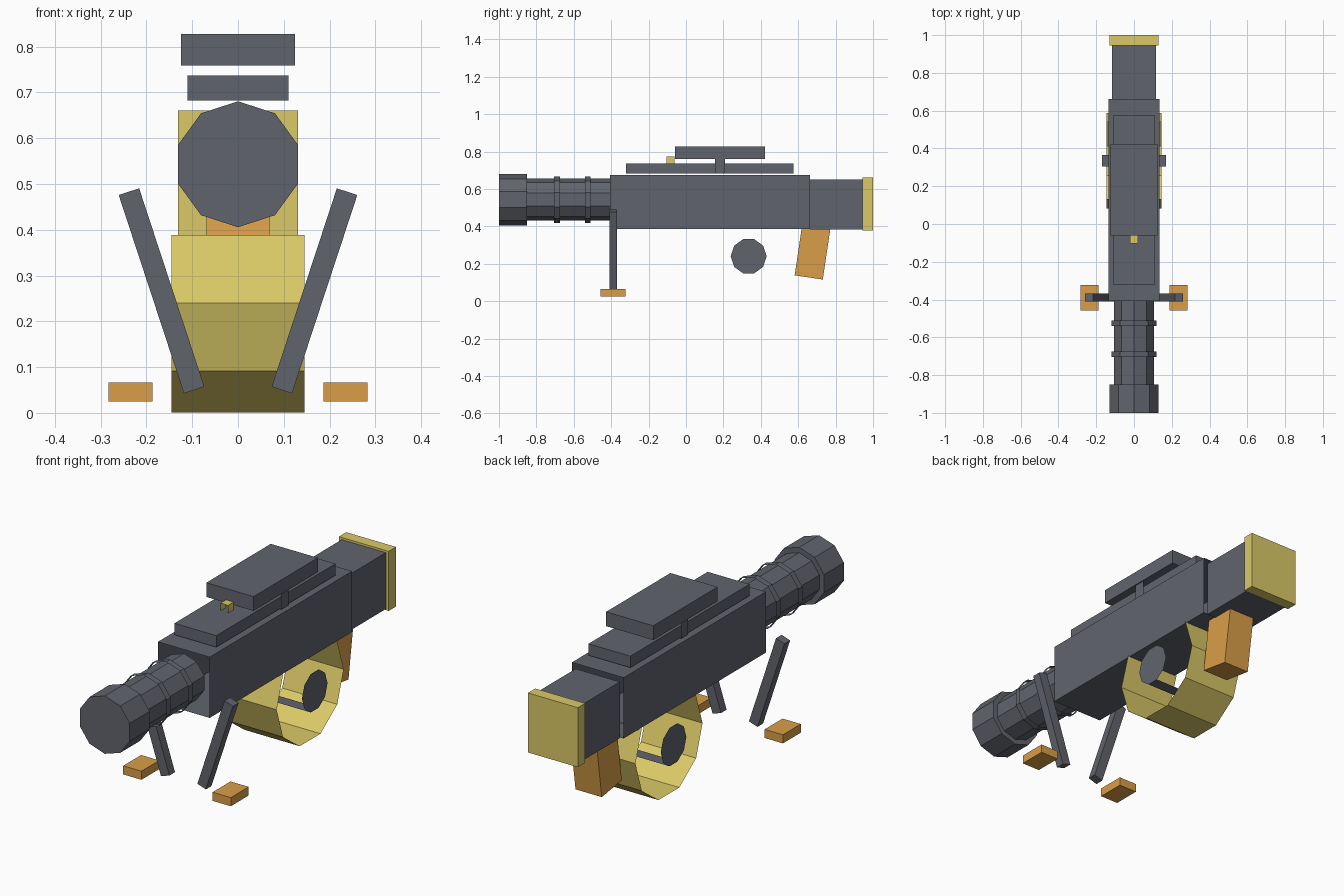
import bpy, bmesh, math
from mathutils import Vector, Matrix

if "Cube" in bpy.data.objects:
    bpy.data.objects.remove(bpy.data.objects["Cube"])


def material(name, rgb):
    m = bpy.data.materials.new(name)
    lin = [((c / 255 + 0.055) / 1.055) ** 2.4 for c in rgb]
    m.diffuse_color = (*lin, 1)
    m.use_nodes = True
    m.node_tree.nodes["Principled BSDF"].inputs["Base Color"].default_value = m.diffuse_color
    return m


GREY = material("gunmetal grey", (97, 100, 109))
YELLOW = material("brass yellow", (219, 201, 104))
ORANGE = material("grip orange", (218, 159, 72))


def finish(name, mat, bm, centre):
    """Turn all faces away from the part centre and make the object."""
    bm.normal_update()
    c = Vector(centre)
    for f in bm.faces:
        if f.normal.dot(f.calc_center_median() - c) < 0:
            f.normal_flip()
    me = bpy.data.meshes.new(name)
    bm.to_mesh(me)
    bm.free()
    me.materials.append(mat)
    ob = bpy.data.objects.new(name, me)
    bpy.context.collection.objects.link(ob)
    return ob


def box(name, mat, x, y, z, open_ends=False, tilt=0, axis='X'):
    """Box from (min, max) ranges; open_ends drops the front and back faces."""
    bm = bmesh.new()
    bmesh.ops.create_cube(bm, size=1)
    if open_ends:
        ends = [f for f in bm.faces if abs(f.normal.y) > 0.9]
        bmesh.ops.delete(bm, geom=ends, context='FACES')
    centre = Vector([(r[0] + r[1]) / 2 for r in (x, y, z)])
    size = [r[1] - r[0] for r in (x, y, z)]
    mtx = (Matrix.Translation(centre) @ Matrix.Rotation(math.radians(tilt), 4, axis)
           @ Matrix.Diagonal((*size, 1)))
    bmesh.ops.transform(bm, matrix=mtx, verts=bm.verts)
    return finish(name, mat, bm, centre)


def prism(name, mat, axis, centre, r, half, start, sides=range(10), caps=True):
    """Ten-sided prism along x or y; only the listed side faces are built."""
    bm = bmesh.new()
    c = Vector(centre)
    rings = []
    for s in (-half, half):
        ring = []
        for i in range(10):
            a = math.radians(start + 36 * i)
            u, v = r * math.cos(a), r * math.sin(a)
            ring.append(bm.verts.new(c + Vector((s, u, v) if axis == 'X' else (u, s, v))))
        rings.append(ring)
    for i in sides:
        j = (i + 1) % 10
        bm.faces.new((rings[0][i], rings[0][j], rings[1][j], rings[1][i]))
    if caps:
        for ring in rings:
            bm.faces.new(ring)
    loose = [v for v in bm.verts if not v.link_faces]
    bmesh.ops.delete(bm, geom=loose, context='VERTS')
    return finish(name, mat, bm, centre)


# Barrel, muzzle and open barrel bands
BZ = 0.543
prism("muzzle", GREY, 'Y', (0, -0.925, BZ), 0.1375, 0.075, 90)
prism("barrel", GREY, 'Y', (0, -0.63, BZ), 0.112, 0.225, 90, caps=False)
for n, y in enumerate((-0.69, -0.525)):
    prism(f"barrel_band_{n + 1}", GREY, 'Y', (0, y, BZ), 0.124, 0.015, 90, caps=False)

# Receiver and stock are open sleeves, closed off by the butt plate
box("receiver", GREY, (-0.136, 0.136), (-0.407, 0.663), (0.386, 0.675), open_ends=True)
box("stock", GREY, (-0.116, 0.116), (0.663, 0.95), (0.382, 0.65), open_ends=True)
box("butt_plate", YELLOW, (-0.131, 0.131), (0.945, 1.0), (0.377, 0.66))

# Top rail, sight block, its support and the front bead
box("top_rail", GREY, (-0.11, 0.11), (-0.32, 0.575), (0.682, 0.737))
box("sight_block", GREY, (-0.124, 0.124), (-0.06, 0.423), (0.759, 0.827))
box("sight_support", GREY, (-0.119, 0.119), (0.154, 0.209), (0.682, 0.76), open_ends=True)
box("sight_bead", YELLOW, (-0.02, 0.02), (-0.103, -0.062), (0.737, 0.774), open_ends=True)

# Open drum magazine without its hidden top, and the axle discs with a lower strip
DRUM = (0, 0.335, 0.24)
prism("drum_magazine", YELLOW, 'X', DRUM, 0.252, 0.145, 0,
      sides=(0, 4, 5, 6, 7, 8, 9), caps=False)
prism("drum_axle", GREY, 'X', DRUM, 0.096, 0.169, 0, sides=(7,))

# Slanted pistol grip, reaching up into the stock
box("grip", ORANGE, (-0.069, 0.069), (0.604, 0.756), (0.125, 0.449), tilt=-8.5)

# Bipod legs and feet
for side, s in (("left", -1), ("right", 1)):
    lx = 0.167 * s
    box(f"{side}_leg", GREY, (lx - 0.0235, lx + 0.0235), (-0.41, -0.368),
        (0.0385, 0.4945), tilt=18.2 * s, axis='Y')
    fx = 0.235 * s
    box(f"{side}_foot", ORANGE, (fx - 0.048, fx + 0.048), (-0.458, -0.324), (0.025, 0.066))
